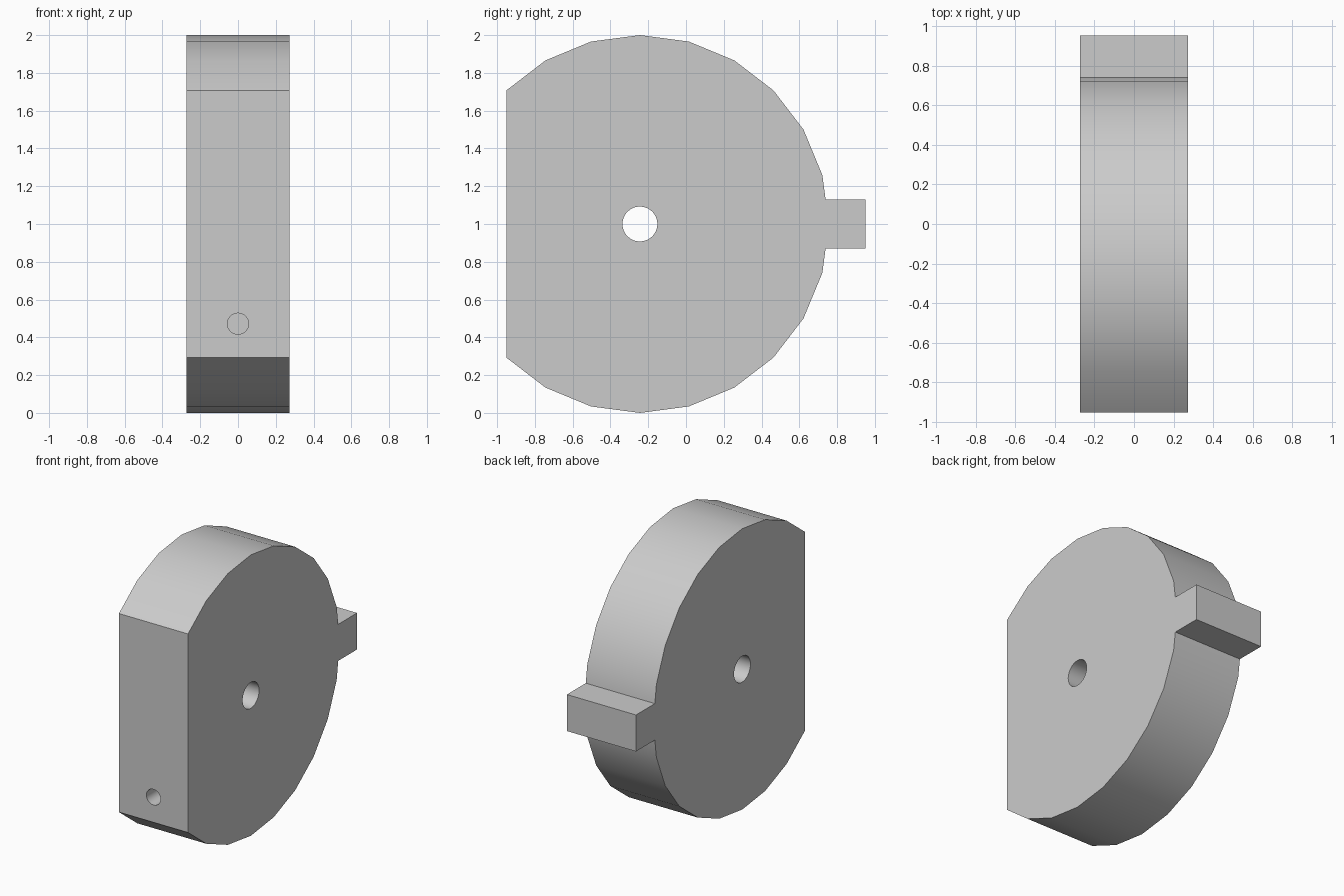
import bpy, bmesh
from math import sin, cos, radians, pi

if "Cube" in bpy.data.objects:
    bpy.data.objects.remove(bpy.data.objects["Cube"])

HALF_W = 0.272          # half thickness along x
CY, CZ = -0.244, 1.0    # disc centre
END_Y, TAB_Z = 0.951, 0.13

# Side outline: 24-sided disc with one flat side and a square tab
def rim(deg):
    return (CY + sin(radians(deg)), CZ + cos(radians(deg)))

upper = [rim(a) for a in range(-45, 76, 15)]
a, b = rim(75), rim(90)
t = (a[1] - CZ - TAB_Z) / (a[1] - CZ)
upper += [(a[0] + (b[0] - a[0]) * t, CZ + TAB_Z), (END_Y, CZ + TAB_Z)]
outline = upper + [(y, 2 * CZ - z) for y, z in reversed(upper)]

bm = bmesh.new()
face = bm.faces.new([bm.verts.new((-HALF_W, y, z)) for y, z in outline])
ext = bmesh.ops.extrude_face_region(bm, geom=[face])
verts = [v for v in ext["geom"] if isinstance(v, bmesh.types.BMVert)]
bmesh.ops.translate(bm, verts=verts, vec=(2 * HALF_W, 0, 0))
bmesh.ops.recalc_face_normals(bm, faces=bm.faces)
mesh = bpy.data.meshes.new("tabbed_disc")
bm.to_mesh(mesh)
bm.free()
disc = bpy.data.objects.new("tabbed_disc", mesh)
bpy.context.collection.objects.link(disc)


def drill(name, radius, depth, location, rotation):
    """Cut a round hole into the disc."""
    bpy.ops.mesh.primitive_cylinder_add(vertices=32, radius=radius, depth=depth,
                                        location=location, rotation=rotation)
    cutter = bpy.context.object
    cutter.name = name
    cutter.hide_render = True
    mod = disc.modifiers.new(name, 'BOOLEAN')
    mod.operation = 'DIFFERENCE'
    mod.solver = 'EXACT'
    mod.object = cutter
    bpy.context.view_layer.objects.active = disc
    bpy.ops.object.modifier_apply(modifier=name)
    bpy.data.objects.remove(cutter, do_unlink=True)


# Through axle hole and blind hole in the flat front
drill("axle_hole", 0.0925, 1.0, (0, CY, CZ), (0, pi / 2, 0))
drill("front_hole", 0.056, 0.8, (0, -END_Y, 0.472), (pi / 2, 0, 0))

# Smooth rim with crisp edges
bpy.ops.object.select_all(action='DESELECT')
disc.select_set(True)
bpy.context.view_layer.objects.active = disc
bpy.ops.object.shade_smooth_by_angle(angle=radians(30))
